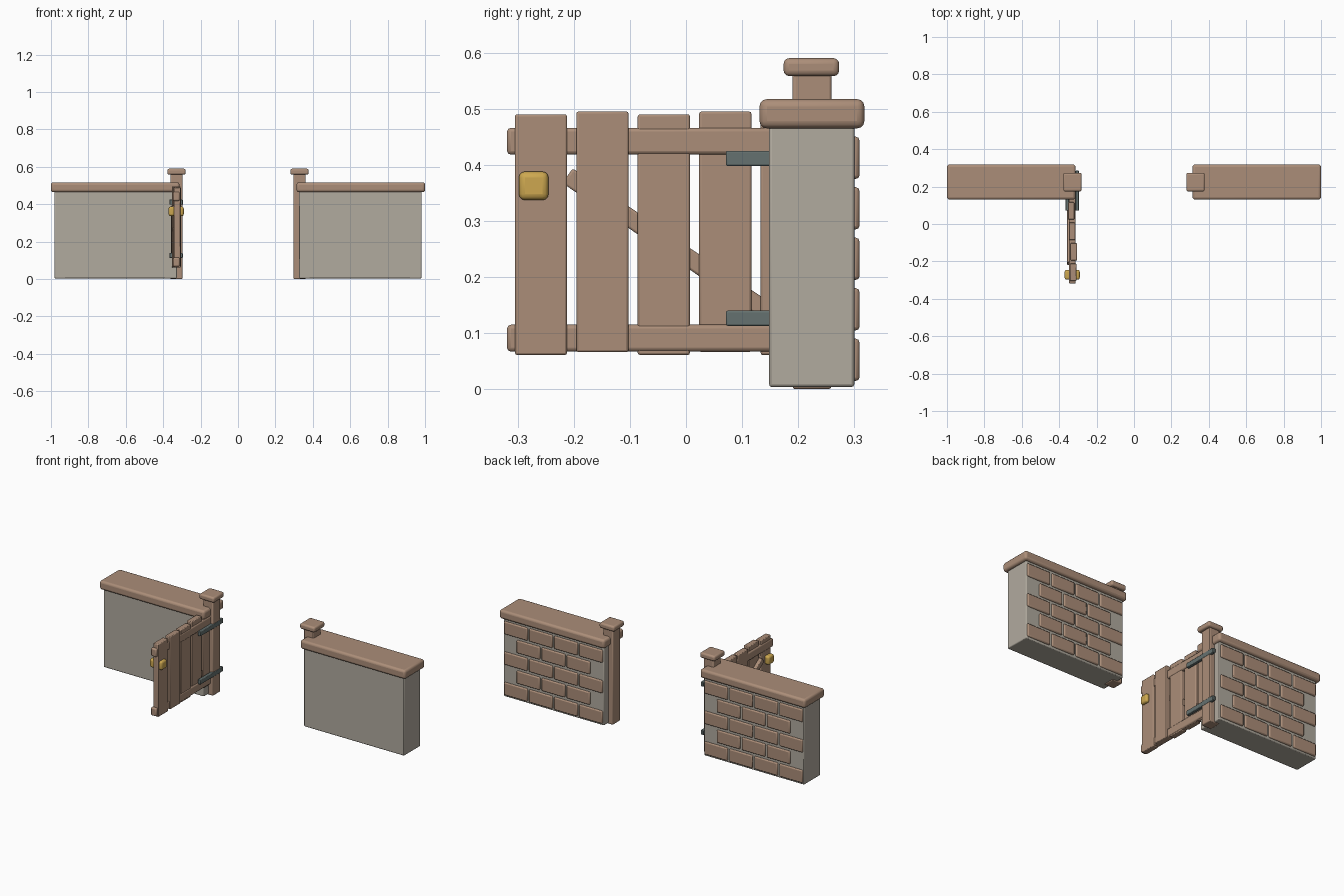
import bpy, math
from mathutils import Matrix

cube = bpy.data.objects.get("Cube")
if cube:
    bpy.data.objects.remove(cube, do_unlink=True)


def material(name, r, g, b):
    m = bpy.data.materials.new(name)
    m.use_nodes = True
    m.diffuse_color = (r, g, b, 1)
    m.node_tree.nodes["Principled BSDF"].inputs["Base Color"].default_value = (r, g, b, 1)
    return m


wood = material("warm brown", 0.41, 0.27, 0.19)
plaster = material("pale plaster", 0.44, 0.405, 0.345)
iron = material("grey iron", 0.13, 0.165, 0.16)
brass = material("brass yellow", 0.61, 0.39, 0.08)


def box(name, x, y, z, mat, bevel=0.006, segments=2, tilt=0):
    """Bevelled box spanning the ranges x, y, z, tilted about the x axis."""
    spans = (x, y, z)
    bpy.ops.mesh.primitive_cube_add(size=1, location=[(a + b) / 2 for a, b in spans])
    ob = bpy.context.object
    ob.name = name
    size = [abs(b - a) for a, b in spans]
    ob.data.transform(Matrix.Diagonal((*size, 1)))
    ob.rotation_euler.x = tilt
    ob.data.materials.append(mat)
    mod = ob.modifiers.new("Rounded edges", "BEVEL")
    mod.width = bevel
    mod.segments = segments
    bpy.ops.object.shade_smooth_by_angle(angle=math.radians(35))
    return ob


# Walls, copings, posts and bricks, one set per side
for side, s in (("right", -1), ("left", 1)):
    def span(a, b):
        return (s * a, s * b)

    box(side + "_wall", span(0.327, 0.982), (0.148, 0.30), (0.004, 0.48), plaster, 0.005)
    box(side + "_coping", span(0.313, 1.0), (0.131, 0.318), (0.465, 0.517), wood, 0.013, 3)
    box(side + "_post", span(0.297, 0.361), (0.19, 0.259), (0, 0.565), wood, 0.005)
    box(side + "_post_cap", span(0.28, 0.378), (0.174, 0.273), (0.558, 0.59), wood, 0.01, 3)

    # Alternating rows of four and three bricks on the back
    pitch = 0.655 / 4
    for row in range(5):
        z = 0.015 + row * 0.09
        shift = pitch / 2 * (row % 2)
        for i in range(4 - row % 2):
            x = 0.327 + shift + i * pitch
            box(f"{side}_brick_{row}_{i}", span(x + 0.006, x + pitch - 0.006),
                (0.28, 0.309), (z, z + 0.075), wood, 0.006)

# Gate planks: slightly uneven in height and depth
for i, centre in enumerate((-0.325, -0.322, -0.331, -0.336, -0.336)):
    y = -0.305 + i * 0.1095
    lift = 0.005 * (i % 2)
    width = 0.093 if i < 4 else 0.06
    box(f"gate_plank_{i}", (centre - 0.017, centre + 0.017), (y, y + width),
        (0.061 + lift, 0.49 + lift), wood, 0.004)

# Gate rails and straps
for name, z, hinge in (("lower", 0.067, 0.113), ("upper", 0.418, 0.398)):
    box(name + "_rail", (-0.348, -0.312), (-0.319, 0.2), (z, z + 0.048), wood, 0.007)
    for face, x in (("outer", -0.313), ("inner", -0.366)):
        box(f"{name}_{face}_hinge", (x, x + 0.018), (0.071, 0.285),
            (hinge, hinge + 0.027), iron, 0.003)

# Diagonal brace
box("diagonal_brace", (-0.359, -0.326), (-0.25, 0.20), (0.238, 0.27), wood, 0.004,
    tilt=-math.atan(0.68))

# Handles on both faces
for face, x in (("outer", (-0.316, -0.29)), ("inner", (-0.371, -0.338))):
    box(face + "_handle", x, (-0.298, -0.245), (0.337, 0.388), brass, 0.011, 3)
